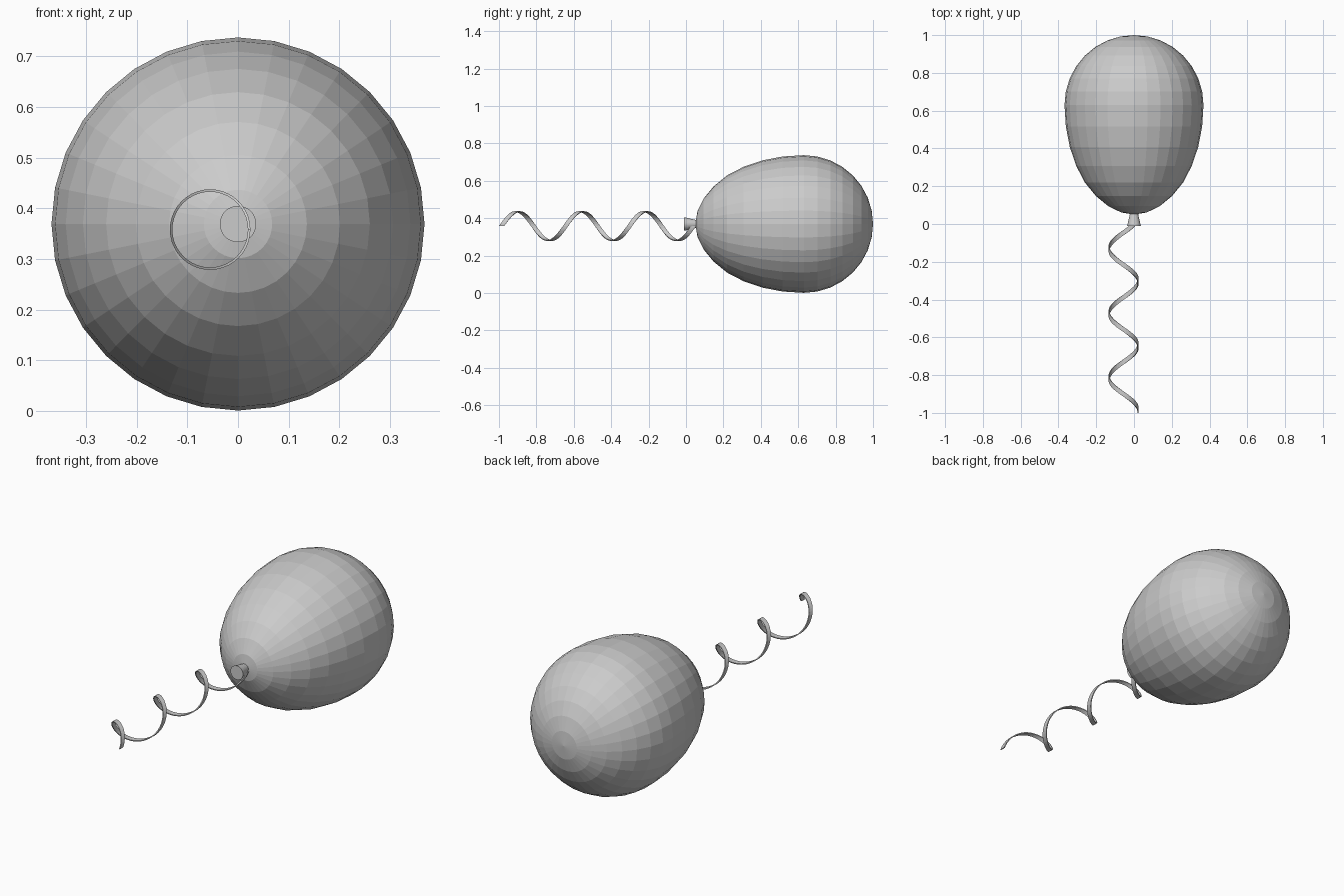
import bpy, bmesh, math

if "Cube" in bpy.data.objects:
    bpy.data.objects.remove(bpy.data.objects["Cube"])

AXIS_Z = 0.369


def make_object(name, bm):
    bmesh.ops.recalc_face_normals(bm, faces=bm.faces[:])
    mesh = bpy.data.meshes.new(name)
    bm.to_mesh(mesh)
    bm.free()
    ob = bpy.data.objects.new(name, mesh)
    bpy.context.collection.objects.link(ob)
    return ob


def lathe_y(name, profile, sides):
    """Revolve (radius, y) points about the lengthwise axis; zero radius makes a pole."""
    bm = bmesh.new()
    rings = []
    for r, y in profile:
        if r == 0:
            rings.append([bm.verts.new((0, y, AXIS_Z))])
        else:
            rings.append([bm.verts.new((r * math.sin(2 * math.pi * i / sides), y,
                                        AXIS_Z + r * math.cos(2 * math.pi * i / sides)))
                          for i in range(sides)])
    for a, b in zip(rings, rings[1:]):
        for i in range(sides):
            j = (i + 1) % sides
            if len(a) == 1:
                bm.faces.new((a[0], b[i], b[j]))
            elif len(b) == 1:
                bm.faces.new((a[i], a[j], b[0]))
            else:
                bm.faces.new((a[i], a[j], b[j], b[i]))
    return make_object(name, bm)


# Balloon: long ellipsoid towards the knot, rounder at the far end
R, WIDEST = 0.368, 0.63
profile = [(0, 0.05)]
for k in range(1, 16):
    a = math.pi * k / 16
    length = 0.58 if k <= 8 else 0.37
    pinch = {1: 0.94, 2: 0.965, 3: 0.985}.get(k, 1.0)
    profile.append((R * math.sin(a) * pinch, WIDEST - length * math.cos(a)))
profile.append((0, 1.0))
lathe_y("balloon", profile, 32)

# Knot: small flared cone
lathe_y("knot", [(0, -0.01), (0.036, -0.01), (0.018, 0.07), (0, 0.07)], 32)

# Ribbon: thin flat strip wound into three turns
bm = bmesh.new()
START, END, TURNS, STEPS = 0.04, -0.986, 3, 120
CX, CZ, RAD, HALF_W, HALF_T = -0.055, 0.358, 0.077, 0.014, 0.0025
sections = []
for s in range(STEPS + 1):
    t = s / STEPS
    a = -2 * math.pi * TURNS * t
    y = START + (END - START) * t
    sections.append([bm.verts.new((CX + (RAD + dr) * math.cos(a), y + dy,
                                   CZ + (RAD + dr) * math.sin(a)))
                     for dr, dy in ((-HALF_T, -HALF_W), (HALF_T, -HALF_W),
                                    (HALF_T, HALF_W), (-HALF_T, HALF_W))])
for p, q in zip(sections, sections[1:]):
    for i in range(4):
        j = (i + 1) % 4
        bm.faces.new((p[i], p[j], q[j], q[i]))
bm.faces.new(sections[0])
bm.faces.new(sections[-1])
make_object("ribbon", bm)
